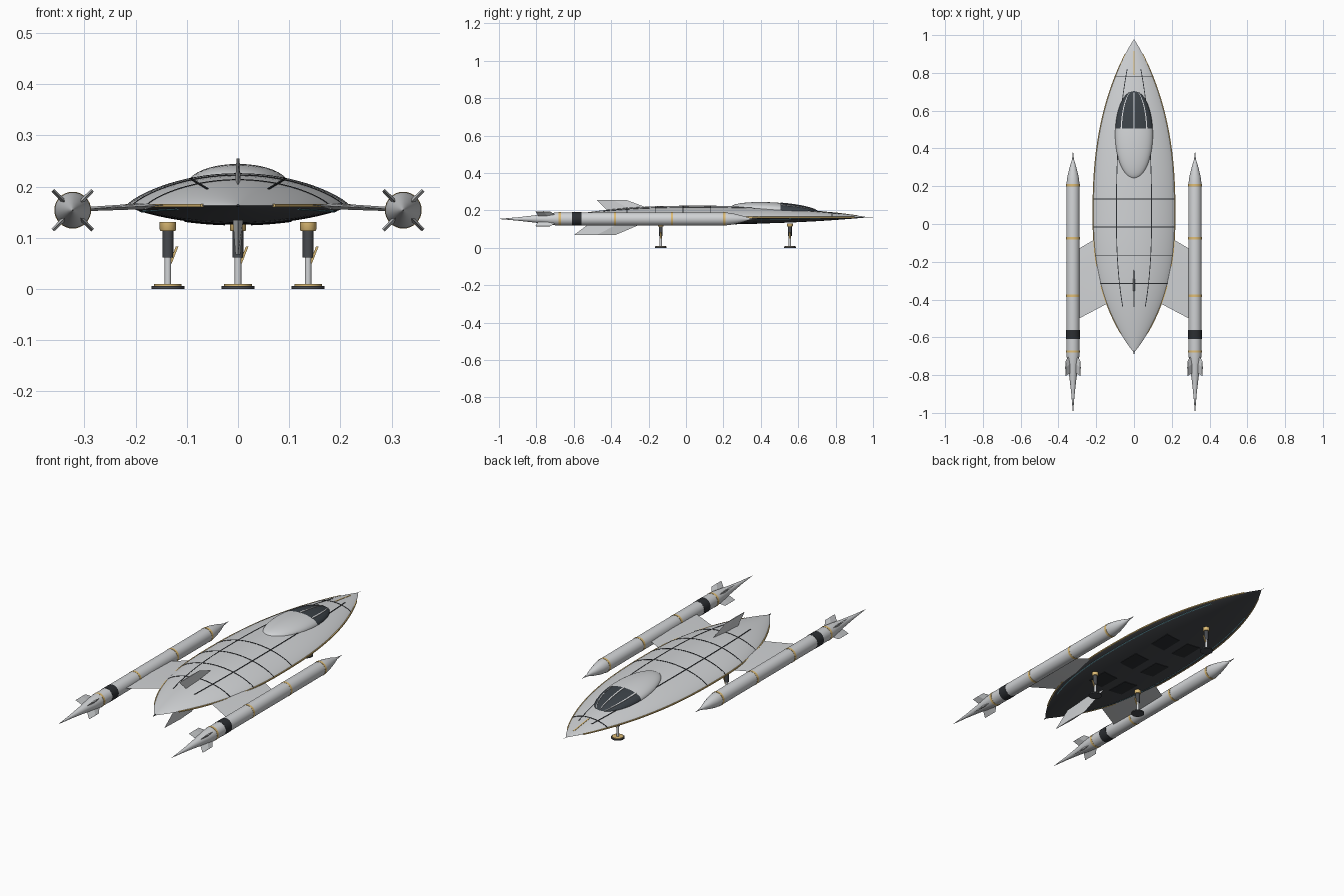
import bpy, bmesh
from math import sin, cos, pi, radians, sqrt
from mathutils import Vector

cube = bpy.data.objects.get("Cube")
if cube:
    bpy.data.objects.remove(cube, do_unlink=True)


def material(name, r, g, b):
    m = bpy.data.materials.new(name)
    m.use_nodes = True
    m.diffuse_color = (r, g, b, 1)
    m.node_tree.nodes["Principled BSDF"].inputs["Base Color"].default_value = (r, g, b, 1)
    return m


SILVER = material("silver", .64, .655, .67)
CHARCOAL = material("charcoal", .065, .07, .078)
BLACK = material("near black", .025, .028, .032)
GLASS = material("dark glass", .045, .055, .065)
GOLD = material("gold", .74, .51, .18)
WHITE = material("white frame", .82, .83, .85)
TEAL = material("teal", .2, .5, .6)


def loft(name, rings, mats, rule=None, angle=35):
    """Skin a row of closed rings, cap both ends, colour faces by a rule."""
    bm = bmesh.new()
    rows = [[bm.verts.new(p) for p in ring] for ring in rings]
    n = len(rows[0])
    for a, b in zip(rows, rows[1:]):
        for i in range(n):
            j = (i + 1) % n
            bm.faces.new((a[i], a[j], b[j], b[i]))
    bm.faces.new(rows[0])
    bm.faces.new(rows[-1])
    bmesh.ops.recalc_face_normals(bm, faces=bm.faces)
    for f in bm.faces:
        f.smooth = True
        if rule:
            f.material_index = rule(f.calc_center_median())
    mesh = bpy.data.meshes.new(name)
    bm.to_mesh(mesh)
    bm.free()
    for m in mats:
        mesh.materials.append(m)
    mesh.set_sharp_from_angle(angle=radians(angle))
    ob = bpy.data.objects.new(name, mesh)
    bpy.context.collection.objects.link(ob)


def lathe(name, origin, axis, profile, mat, n=24):
    """Turn (position, radius) pairs about the y or z axis."""
    o = Vector(origin)
    rings = []
    for p, r in profile:
        ring = []
        for k in range(n):
            c, s = r * cos(2 * pi * k / n), r * sin(2 * pi * k / n)
            ring.append(o + (Vector((c, p, s)) if axis == "y" else Vector((c, s, p))))
        rings.append(ring)
    loft(name, rings, [mat])


def blade(name, root, tip, normal, t_root, t_tip):
    """Diamond-section fin; root and tip are (leading, trailing) points."""
    rings = []
    for (le, te), t in ((root, t_root), (tip, t_tip)):
        le, te, nv = Vector(le), Vector(te), Vector(normal)
        mid = le.lerp(te, .45)
        rings.append([le, mid + nv * t, te, mid - nv * t])
    loft(name, rings, [SILVER], angle=5)


def ribbon(name, pairs, mat, lift=(0, 0, .0015)):
    """Thin flat strip between pairs of edge points, raised by lift."""
    up = Vector(lift)
    loft(name, [[Vector(a) + up, Vector(b) + up, Vector(b) - up, Vector(a) - up]
                for a, b in pairs], [mat])


def span(a, b, n):
    return [a + (b - a) * i / n for i in range(n + 1)]


# Hull shape: half width by y, and surface height by side fraction u
RIM, WIDE, NOSE, TAIL = .163, .217, .977, -.68


def half_width(y):
    s = (y - .05) / (NOSE - .05) if y > .05 else (.05 - y) / (.05 - TAIL)
    return max(WIDE * max(1 - s ** 2.4, 0) ** .93, .0015)


def skin(u, y, top=True):
    w = half_width(y)
    h = (.062 if top else -.037) * (w / WIDE) ** 1.1
    return Vector((u * w, y, RIM + h * max(1 - u * u, 0) ** .8))


def lengthwise(x_of, y0, y1, n, half, top=True):
    """Edge pairs of a strip running along the hull at x = x_of(width)."""
    pairs = []
    for y in span(y0, y1, n):
        w = half_width(y)
        x = x_of(w)
        pairs.append((skin((x - half) / w, y, top), skin((x + half) / w, y, top)))
    return pairs


# Saucer-section hull, silver above the rim and charcoal below
rings = []
for t in span(0, pi, 64):
    y = (NOSE + TAIL) / 2 - (NOSE - TAIL) / 2 * cos(t)
    rings.append([skin(cos(a), y) for a in span(0, pi, 36)]
                 + [skin(-cos(a), y, False) for a in span(0, pi, 36)[1:-1]])
loft("hull", rings, [SILVER, CHARCOAL], lambda c: int(c.z < RIM), 30)
lathe("nose_probe", (0, 0, RIM), "y", [(.96, .0015), (1, .0005)], SILVER, 8)
lathe("tail_nub", (0, 0, RIM), "y", [(-.688, .002), (-.67, .003)], CHARCOAL, 10)

# Panel lines on the upper hull
for i, y in enumerate((-.315, -.165, -.016, .132, .78)):
    ribbon(f"cross_panel_line_{i}", [(skin(cos(a), y - .002), skin(cos(a), y + .002))
                                     for a in span(.1, pi - .1, 36)], BLACK)
for side, label in ((1, "left"), (-1, "right")):
    ribbon(f"{label}_long_panel_line",
           lengthwise(lambda w: side * .43 * w, -.44, .82, 50, .002), BLACK)
    ribbon(f"{label}_teal_line",
           lengthwise(lambda w: side * .88 * w, -.45, .72, 50, .002, False), TEAL)
    # Gold band around the rim
    rim = [skin(side, y) for y in span(-.58, .9, 60)]
    step = Vector((0, 0, .003))
    ribbon(f"{label}_rim_trim", [(p - step, p + step) for p in rim], GOLD, (.0025, 0, 0))
ribbon("nose_stripe", lengthwise(lambda w: 0, .79, .915, 10, .003), GOLD)

# Underside hatches
for side, label in ((1, "left"), (-1, "right")):
    for i, yc in enumerate((-.16, .08, .32)):
        rows = []
        for y in span(yc - .06, yc + .06, 4):
            pts = [skin(side * x / half_width(y), y, False) for x in span(.025, .105, 4)]
            rows.append([p - Vector((0, 0, .002)) for p in pts]
                        + [p + Vector((0, 0, .002)) for p in reversed(pts)])
        loft(f"{label}_hatch_{i}", rows, [BLACK])

# Canopy bubble with glazed front
MID, LENGTH, GLAZE = .475, .235, .505


def bubble(a, y):
    k = sqrt(max(1 - ((y - MID) / LENGTH) ** 2, .0001))
    return Vector((.1 * k * cos(a), y, .202 - .06 * (y - MID) + .04 * k * sin(a)))


stations = [MID - LENGTH * cos(a) for a in span(0, pi, 30)]
stations = sorted([y for y in stations if abs(y - GLAZE) > .01] + [GLAZE])
loft("canopy", [[bubble(a, y) for a in span(0, 2 * pi, 40)[:-1]] for y in stations],
     [SILVER, GLASS], lambda c: int(c.y > GLAZE))
for i, a in enumerate((.82, pi / 2, pi - .82)):
    ribbon(f"canopy_rib_{i}", [(bubble(a - .04, y), bubble(a + .04, y))
                               for y in span(GLAZE, .695, 16)], WHITE, (0, 0, .002))

# Dorsal and ventral fins
blade("dorsal_fin", ((0, -.17, .2), (0, -.41, .19)), ((0, -.318, .255), (0, -.478, .255)),
      (1, 0, 0), .006, .003)
blade("ventral_fin", ((0, -.22, .135), (0, -.51, .135)), ((0, -.38, .067), (0, -.6, .067)),
      (1, 0, 0), .01, .005)

# Wings and engine pods
POD_X, POD_Z, POD_R = .323, .154, .035
for side, label in ((1, "left"), (-1, "right")):
    blade(f"{label}_wing", ((side * .12, -.03, .165), (side * .12, -.41, .165)),
          ((side * .3, -.135, .156), (side * .3, -.505, .156)), (0, 0, 1), .007, .004)
    pod = (side * POD_X, 0, POD_Z)
    lathe(f"{label}_pod", pod, "y",
          [(-1, .0005), (-.9, .009), (-.82, .018), (-.74, .029), (-.69, POD_R), (.21, POD_R),
           (.25, .03), (.3, .018), (.342, .005), (.385, .0005)], SILVER, 32)
    bands = [(y, .006, GOLD) for y in (-.675, -.38, -.075, .205)] + [(-.585, .025, BLACK)]
    for i, (y, half, mat) in enumerate(bands):
        lathe(f"{label}_pod_band_{i}", pod, "y",
              [(y - half, POD_R - .002), (y - half, POD_R + .001),
               (y + half, POD_R + .001), (y + half, POD_R - .002)], mat, 32)
    # Diagonal tail fins
    for k in range(4):
        a = pi / 4 + k * pi / 2
        out, o = Vector((cos(a), 0, sin(a))), Vector(pod)
        at = lambda r, y: o + out * r + Vector((0, y, 0))
        blade(f"{label}_pod_fin_{k}", (at(.015, -.68), at(.012, -.785)),
              (at(.055, -.725), at(.055, -.805)), (-sin(a), 0, cos(a)), .005, .0035)

# Landing gear
for label, x, y in (("nose", 0, .555), ("left", .137, -.135), ("right", -.137, -.135)):
    o = (x, y, 0)
    lathe(f"{label}_gear_foot", o, "z", [(0, .032), (.006, .032)], CHARCOAL, 20)
    lathe(f"{label}_gear_foot_plate", o, "z", [(.005, .027), (.0095, .027)], GOLD, 20)
    lathe(f"{label}_gear_strut", o, "z", [(.008, .0065), (.125, .0065)], SILVER, 16)
    lathe(f"{label}_gear_sleeve", o, "z", [(.062, .0105), (.115, .0105)], CHARCOAL, 16)
    lathe(f"{label}_gear_cap", o, "z", [(.113, .014), (.116, .016), (.131, .016)], GOLD, 16)
    ribbon(f"{label}_gear_brace", [((x + dx, y - .003, z), (x + dx, y + .003, z))
                                   for dx, z in ((.005, .05), (.018, .083))],
           GOLD, (.0025, 0, 0))
